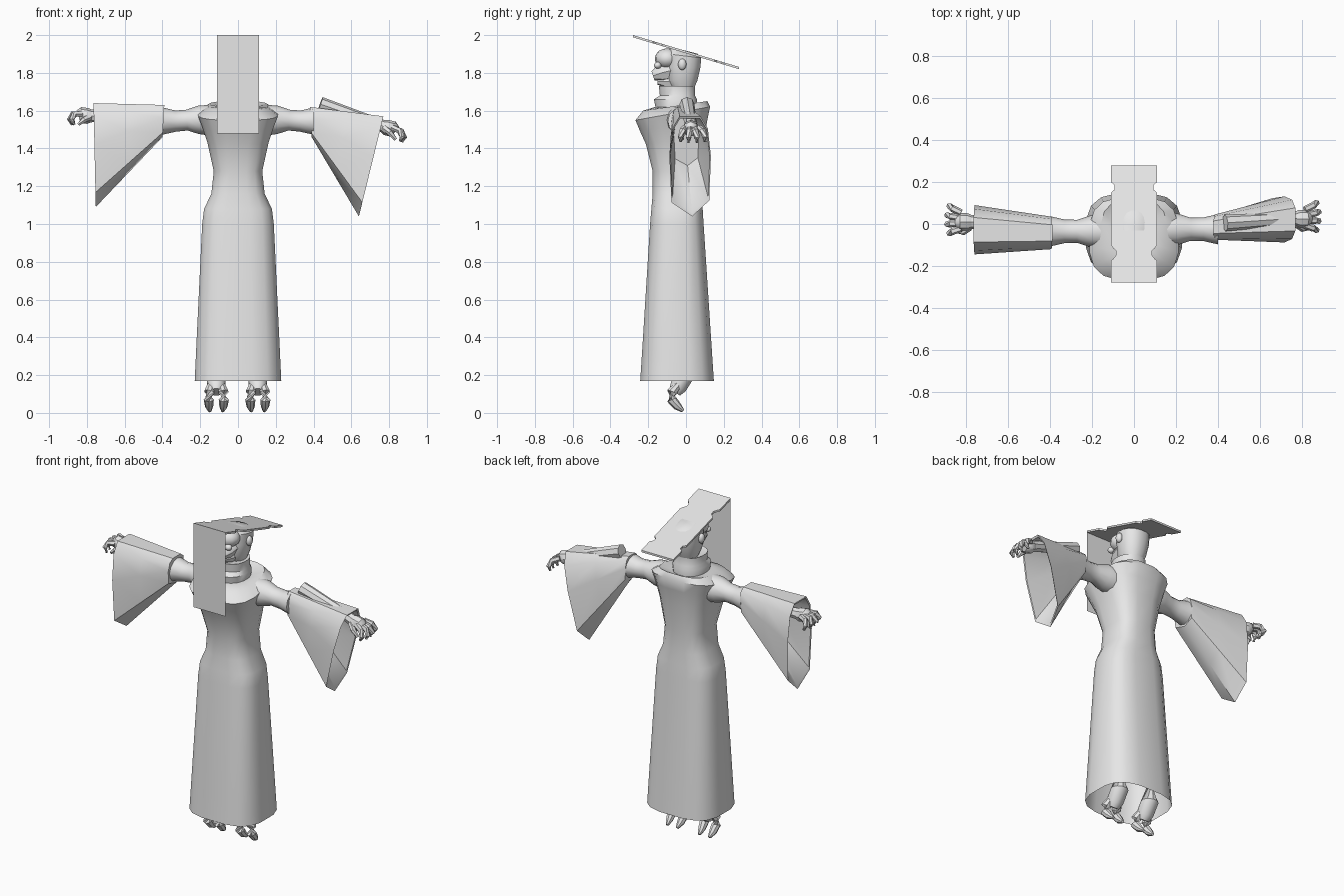
import bpy, bmesh
from math import sin, cos, pi, copysign
from mathutils import Vector

cube = bpy.data.objects.get("Cube")
if cube:
    bpy.data.objects.remove(cube, do_unlink=True)

grey = bpy.data.materials.new("plain_grey")
grey.use_nodes = True
grey.diffuse_color = (0.8, 0.8, 0.8, 1)
grey.node_tree.nodes["Principled BSDF"].inputs["Base Color"].default_value = (0.8, 0.8, 0.8, 1)
parts = []


def add_object(name, bm):
    bmesh.ops.recalc_face_normals(bm, faces=bm.faces[:])
    mesh = bpy.data.meshes.new(name)
    bm.to_mesh(mesh)
    bm.free()
    mesh.materials.append(grey)
    obj = bpy.data.objects.new(name, mesh)
    bpy.context.collection.objects.link(obj)
    parts.append(obj)
    return obj


def loft(name, rings, cap_start=True, cap_end=True):
    """Skin a list of equally sized point rings."""
    bm = bmesh.new()
    rows = [[bm.verts.new(p) for p in ring] for ring in rings]
    n = len(rows[0])
    for a, b in zip(rows, rows[1:]):
        for i in range(n):
            j = (i + 1) % n
            bm.faces.new((a[i], a[j], b[j], b[i]))
    if cap_start:
        bm.faces.new(rows[0])
    if cap_end:
        bm.faces.new(rows[-1])
    return add_object(name, bm)


def tube(name, points, radii, sides=8):
    """Round limb following a short path."""
    pts = [Vector(p) for p in points]
    rings = []
    for i, (p, r) in enumerate(zip(pts, radii)):
        d = pts[min(i + 1, len(pts) - 1)] - pts[max(i - 1, 0)]
        q = d.to_track_quat('Z', 'Y')
        rings.append([p + q @ Vector((r * cos(2 * pi * k / sides), r * sin(2 * pi * k / sides), 0))
                      for k in range(sides)])
    return loft(name, rings)


def body_ring(half_w, front, back, z, tilt=0.0, power=0.66, sides=16):
    """Rounded box section; tilt lifts the back edge."""
    cy, ry = (front + back) / 2, (back - front) / 2
    ring = []
    for k in range(sides):
        a = 2 * pi * (k + 0.5) / sides
        c, s = cos(a), sin(a)
        y = ry * copysign(abs(s) ** power, s)
        ring.append((half_w * copysign(abs(c) ** power, c), cy + y, z + tilt * y))
    return ring


def ball(name, centre, size):
    bm = bmesh.new()
    bmesh.ops.create_uvsphere(bm, u_segments=14, v_segments=9, radius=1)
    bmesh.ops.scale(bm, vec=size, verts=bm.verts)
    bmesh.ops.translate(bm, vec=centre, verts=bm.verts)
    return add_object(name, bm)


# Robe: skirt, waist, flared chest and shoulders, standing collar
loft("robe", [
    body_ring(0.232, -0.245, 0.15, 0.17),
    body_ring(0.225, -0.235, 0.14, 0.32),
    body_ring(0.192, -0.192, 0.095, 1.0),
    body_ring(0.182, -0.185, 0.09, 1.08),
    body_ring(0.143, -0.178, 0.085, 1.16),
    body_ring(0.13, -0.178, 0.085, 1.28),
    body_ring(0.165, -0.215, 0.1, 1.44, 0.1),
    body_ring(0.19, -0.245, 0.115, 1.52, 0.17),
    body_ring(0.215, -0.27, 0.13, 1.585, 0.18),
    body_ring(0.16, -0.23, 0.115, 1.625, 0.15),
    body_ring(0.095, -0.165, 0.055, 1.62),
], cap_start=False)
loft("collar", [
    body_ring(0.095, -0.16, 0.055, 1.6, power=0.9),
    body_ring(0.1, -0.172, 0.06, 1.66, power=0.9),
    body_ring(0.088, -0.14, 0.05, 1.68, power=0.9),
    body_ring(0.09, -0.145, 0.05, 1.73, power=0.9),
    body_ring(0.06, -0.11, 0.03, 1.72, power=0.9),
])

# Head: tapering skull, bulging brow, jaw and muzzle, ears
loft("skull", [
    body_ring(0.055, -0.07, 0.04, 1.71, power=0.9),
    body_ring(0.075, -0.1, 0.062, 1.76, power=0.9),
    body_ring(0.088, -0.1, 0.078, 1.83, power=0.9),
    body_ring(0.09, -0.1, 0.082, 1.89, -0.12, power=0.9),
    body_ring(0.05, -0.08, 0.06, 1.92, -0.25, power=0.9),
])
ball("brow", (0, -0.1, 1.875), (0.075, 0.065, 0.055))
tube("muzzle", [(0, -0.05, 1.82), (0, -0.13, 1.8), (0, -0.175, 1.785)], [0.06, 0.05, 0.025])
tube("jaw", [(0, -0.03, 1.76), (0, -0.1, 1.755), (0, -0.15, 1.755)], [0.05, 0.04, 0.018])
for side in (-1, 1):
    ball("ear", (side * 0.092, -0.02, 1.845), (0.018, 0.022, 0.03))
    ball("eye", (side * 0.04, -0.15, 1.84), (0.022, 0.02, 0.018))

# Cap board: notched outline on one side, mirrored, sloping to the back
edge = [(0.11, -0.28), (0.11, -0.175), (0.098, -0.165), (0.085, -0.148), (0.085, -0.128),
        (0.1, -0.115), (0.11, -0.1), (0.11, 0.15), (0.092, 0.165), (0.092, 0.185),
        (0.11, 0.2), (0.11, 0.28)]
outline = edge + [(-x, y) for x, y in reversed(edge)]
loft("cap_board", [[(x, y, 1.907 + lift - 0.3 * y) for x, y in outline] for lift in (-0.003, 0.009)])

# Flat panel hanging from the front edge of the cap
bm = bmesh.new()
bm.faces.new([bm.verts.new((x, -0.28, z))
              for x, z in ((-0.11, 1.48), (0.11, 1.48), (0.11, 1.995), (-0.11, 1.995))])
add_object("hanging_panel", bm)

# Sleeve section: across, and down from top to pointed bottom
SECTION = [(-0.5, 0), (0.5, 0), (0.85, 0.12), (1, 0.4), (0.92, 0.84), (0.1, 1),
           (-0.9, 0.86), (-1, 0.4), (-0.85, 0.12)]


def sleeve_ring(top, bottom, front, back):
    cy, ry = (front + back) / 2, (back - front) / 2
    a, b = Vector((top[0], cy, top[1])), Vector((bottom[0], cy, bottom[1]))
    return [a.lerp(b, s) + Vector((0, u * ry, 0)) for u, s in SECTION]


def mix(r1, r2, t, scale=1.0):
    ring = [p.lerp(q, t) for p, q in zip(r1, r2)]
    mid = sum(ring, Vector()) / len(ring)
    return [mid + (p - mid) * scale for p in ring]


def sleeve(name, shoulder, opening):
    a, b = sleeve_ring(*shoulder), sleeve_ring(*opening)
    loft(name, [mix(a, b, 0, 0.8), a, mix(a, b, 0.5), b, mix(a, b, 0.99, 0.95), mix(a, b, 0.45, 0.8)])


sleeve("right_sleeve", ((-0.39, 1.63), (-0.4, 1.46), -0.12, 0.035),
       ((-0.765, 1.64), (-0.753, 1.09), -0.145, 0.09))
sleeve("left_sleeve", ((0.38, 1.62), (0.39, 1.46), -0.075, 0.045),
       ((0.77, 1.57), (0.64, 1.04), -0.088, 0.132))


def arm_and_hand(label, side, y, wrist, slope):
    # Upper arm with a narrower middle
    tube(label + "_upper_arm",
         [(side * x, y, z) for x, z in ((0.16, 1.55), (0.21, 1.552), (0.27, 1.55), (0.33, 1.545), (0.4, 1.545))],
         [0.08, 0.075, 0.055, 0.056, 0.072], 12)
    w = Vector(wrist)

    def at(out, across, up):
        return w + Vector((side * out, across, up + slope * out))

    # Forearm inside the sleeve, then palm and curled fingers
    tube(label + "_forearm", [at(-0.3, -0.02, -0.01), at(0, 0, 0), at(0.04, 0, 0)], [0.04, 0.032, 0.034])
    tube(label + "_palm", [at(0.02, 0, 0), at(0.05, 0, 0), at(0.085, 0, 0.005), at(0.1, 0, 0)],
         [0.028, 0.042, 0.042, 0.03])
    for i in range(4):
        f = -0.045 + 0.036 * i
        reach = 0.01 if i in (1, 2) else 0
        tube(label + "_finger",
             [at(0.08, f * 0.7, 0.012), at(0.12 + reach, f, 0.01),
              at(0.136 + reach, f * 1.2, -0.018), at(0.122 + reach, f * 1.2, -0.047)],
             [0.016, 0.017, 0.015, 0.008], 6)
    tube(label + "_thumb", [at(0.04, -0.025, -0.005), at(0.07, -0.048, -0.02), at(0.1, -0.045, -0.045)],
         [0.018, 0.016, 0.009], 6)


arm_and_hand("right", -1, -0.035, (-0.745, 0.01, 1.572), 0)
arm_and_hand("left", 1, -0.025, (0.735, 0.025, 1.53), -0.38)

# Legs with two-toed, back-curling feet
for label, x in (("right", -0.115), ("left", 0.105)):
    tube(label + "_leg", [(x, 0.0, 0.45), (x, 0.0, 0.2), (x, -0.04, 0.14), (x, -0.06, 0.11)],
         [0.055, 0.05, 0.048, 0.035], 10)
    for d in (-0.038, 0.038):
        tube(label + "_toe",
             [(x + d * 0.7, -0.04, 0.15), (x + d, -0.075, 0.11), (x + d * 1.05, -0.075, 0.07),
              (x + d, -0.045, 0.035), (x + d * 0.9, -0.015, 0.01)],
             [0.02, 0.028, 0.027, 0.022, 0.009])

# Smooth shading with crisp edges
bpy.ops.object.select_all(action='DESELECT')
for obj in parts:
    obj.select_set(True)
bpy.context.view_layer.objects.active = parts[0]
bpy.ops.object.shade_smooth_by_angle(angle=0.7)
